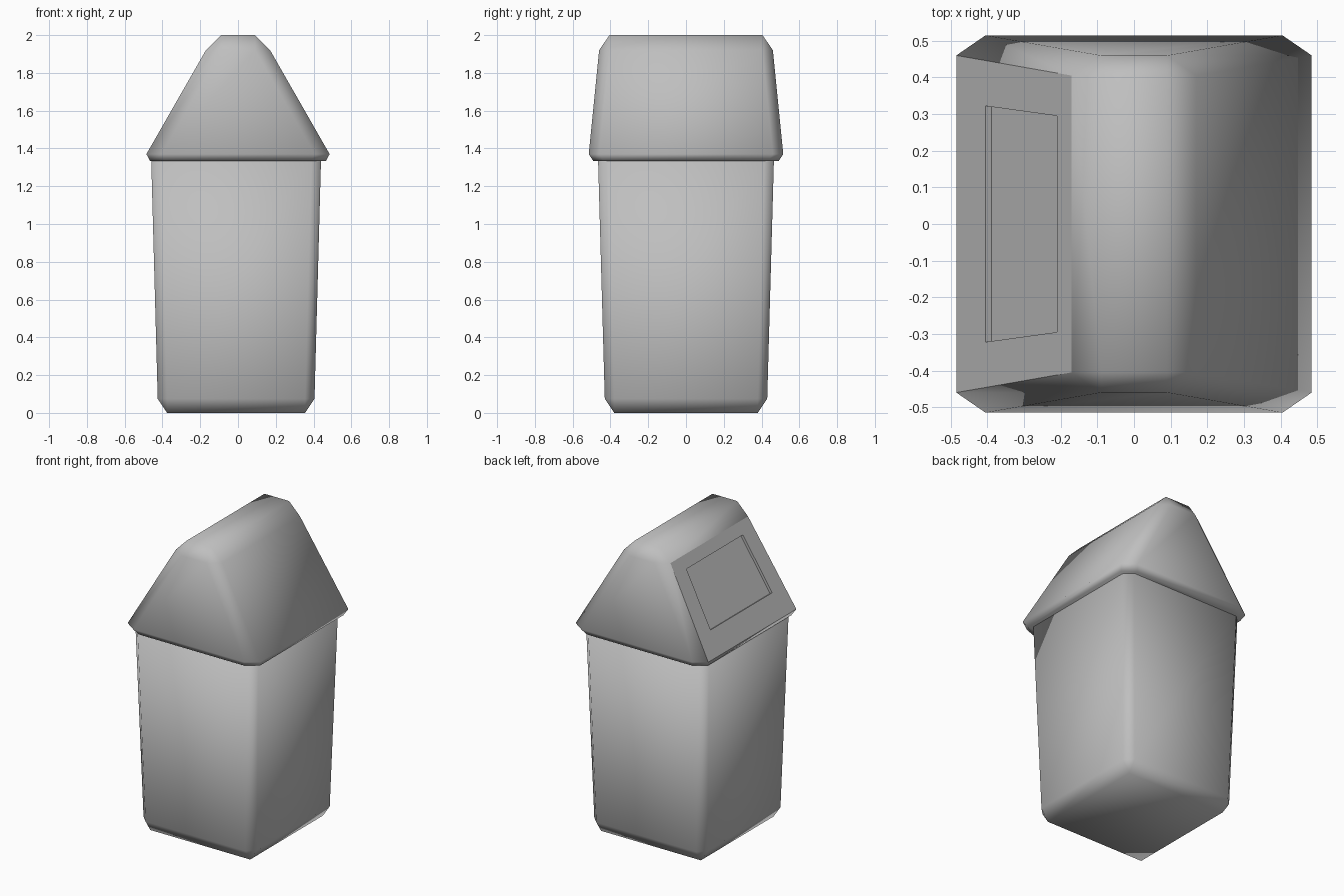
import bpy
import bmesh
from mathutils import Vector

cube = bpy.data.objects.get("Cube")
if cube:
    bpy.data.objects.remove(cube, do_unlink=True)

# Single grey plastic
plastic = bpy.data.materials.new("grey plastic")
plastic.use_nodes = True
grey = (0.52, 0.52, 0.52, 1)
plastic.diffuse_color = grey
plastic.node_tree.nodes["Principled BSDF"].inputs["Base Color"].default_value = grey


def ring(bm, z, hx, hy, cx, cy):
    """Rectangle with chamfered corners, counter-clockwise from +x."""
    a, b = hx - cx, hy - cy
    pts = [(hx, -b), (hx, b), (a, hy), (-a, hy),
           (-hx, b), (-hx, -b), (-a, -hy), (a, -hy)]
    return [bm.verts.new((x, y, z)) for x, y in pts]


def loft(bm, levels):
    """Stack of chamfered rectangles, capped at both ends."""
    rings = [ring(bm, *level) for level in levels]
    walls = []
    for low, high in zip(rings, rings[1:]):
        walls.append([bm.faces.new((low[i], low[(i + 1) % 8], high[(i + 1) % 8], high[i]))
                      for i in range(8)])
    bm.faces.new(rings[0][::-1])
    bm.faces.new(rings[-1])
    for face in bm.faces:
        face.smooth = True
    return walls


def finish(bm, name, x=0):
    # Merging collapses the zero chamfers into true corners
    bmesh.ops.remove_doubles(bm, verts=bm.verts[:], dist=0.0005)
    bm.normal_update()
    mesh = bpy.data.meshes.new(name)
    bm.to_mesh(mesh)
    bm.free()
    mesh.materials.append(plastic)
    obj = bpy.data.objects.new(name, mesh)
    obj.location.x = x
    bpy.context.collection.objects.link(obj)


# Tapered bin body, bevelled at the base
bm = bmesh.new()
loft(bm, [(0, 0.365, 0.38, 0, 0),
          (0.075, 0.415, 0.43, 0.05, 0.05),
          (1.36, 0.45, 0.466, 0.05, 0.05)])
finish(bm, "bin_body", -0.01)

# Gabled lid with a bevelled rim and ridge
bm = bmesh.new()
walls = loft(bm, [(1.333, 0.465, 0.49, 0.08, 0.055),
                  (1.37, 0.485, 0.515, 0.08, 0.055),
                  (1.92, 0.17, 0.46, 0.08, 0.055),
                  (2.0, 0.09, 0.405, 0, 0)])

# Flat slope with a recessed flap on the -x side
slope = walls[1][4]
outer = list(slope.verts)
normal = Vector((-0.55, 0, 0.315)).normalized()
bm.faces.remove(slope)


def on_slope(x, y):
    return Vector((x, y, 1.37 + (x + 0.485) * 0.55 / 0.315))


corners = [on_slope(-0.405, 0.322), on_slope(-0.405, -0.322),
           on_slope(-0.21, -0.295), on_slope(-0.21, 0.295)]
edge = [bm.verts.new(c) for c in corners]
floor = [bm.verts.new(c - normal * 0.018) for c in corners]
for i in range(4):
    j = (i + 1) % 4
    bm.faces.new((outer[i], outer[j], edge[j], edge[i])).smooth = False
    bm.faces.new((edge[i], edge[j], floor[j], floor[i])).smooth = False
bm.faces.new(floor).smooth = False
finish(bm, "lid")
